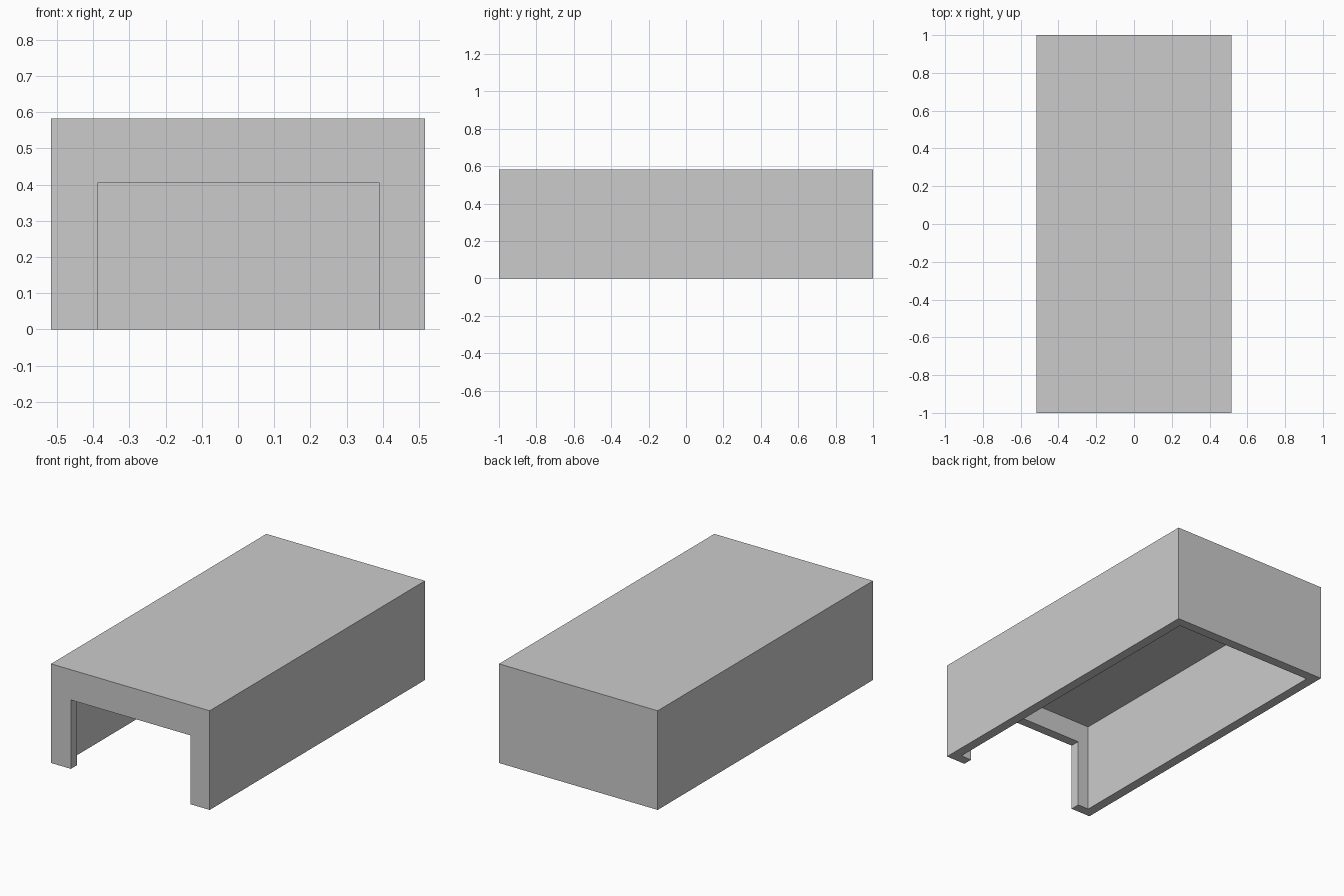
import bpy

if "Cube" in bpy.data.objects:
    bpy.data.objects.remove(bpy.data.objects["Cube"])

HALF_W, HALF_L, HEIGHT = 0.516, 1.0, 0.583   # outer size
WALL = 0.057                                 # wall and roof thickness
DOOR_X0, DOOR_X1, DOOR_H = -0.387, 0.39, 0.405


def box(name, lo, hi):
    """Axis-aligned box between two corners."""
    mesh = bpy.data.meshes.new(name)
    verts = [(x, y, z) for x in (lo[0], hi[0]) for y in (lo[1], hi[1]) for z in (lo[2], hi[2])]
    faces = [(0, 1, 3, 2), (4, 6, 7, 5), (0, 4, 5, 1), (2, 3, 7, 6), (0, 2, 6, 4), (1, 5, 7, 3)]
    mesh.from_pydata(verts, [], faces)
    obj = bpy.data.objects.new(name, mesh)
    bpy.context.collection.objects.link(obj)
    return obj


def cut(target, cutter):
    """Subtract the cutter from the target, then remove it."""
    mod = target.modifiers.new("cut", 'BOOLEAN')
    mod.operation, mod.solver, mod.object = 'DIFFERENCE', 'EXACT', cutter
    bpy.context.view_layer.objects.active = target
    bpy.ops.object.modifier_apply(modifier=mod.name)
    bpy.data.objects.remove(cutter)


# Outer block
shell = box("cover_shell", (-HALF_W, -HALF_L, 0), (HALF_W, HALF_L, HEIGHT))

# Plain grey
grey = bpy.data.materials.new("grey")
grey.diffuse_color = (0.6, 0.6, 0.6, 1)
grey.use_nodes = True
grey.node_tree.nodes["Principled BSDF"].inputs["Base Color"].default_value = grey.diffuse_color
shell.data.materials.append(grey)

# Hollow inside, open at the bottom
cut(shell, box("cavity_cutter", (WALL - HALF_W, WALL - HALF_L, -0.2),
               (HALF_W - WALL, HALF_L - WALL, HEIGHT - WALL)))

# Doorway through the front wall
cut(shell, box("doorway_cutter", (DOOR_X0, -HALF_L - 0.1, -0.1),
               (DOOR_X1, -HALF_L + WALL + 0.1, DOOR_H)))
